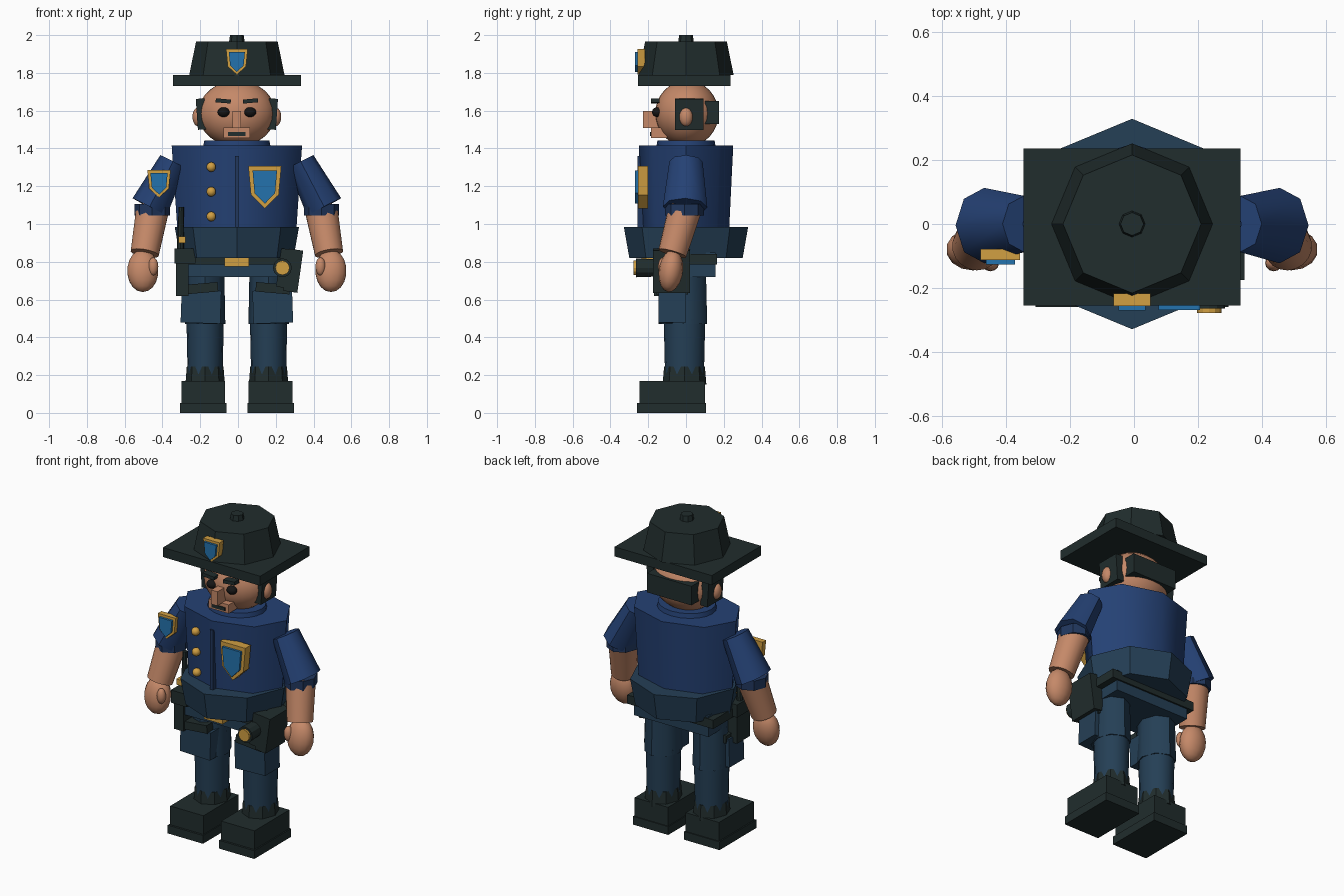
import bpy, bmesh
from math import radians
from mathutils import Vector, Matrix, Euler

cube = bpy.data.objects.get("Cube")
if cube:
    bpy.data.objects.remove(cube, do_unlink=True)


def material(name, r, g, b):
    m = bpy.data.materials.new(name)
    m.use_nodes = True
    m.diffuse_color = (r, g, b, 1)
    bsdf = m.node_tree.nodes["Principled BSDF"]
    bsdf.inputs["Base Color"].default_value = (r, g, b, 1)
    bsdf.inputs["Roughness"].default_value = 0.8
    return m


SKIN = material("skin", 0.56, 0.25, 0.14)
SHIRT = material("shirt_blue", 0.018, 0.053, 0.175)
CUFF = material("cuff_navy", 0.015, 0.038, 0.11)
PANTS = material("trouser_blue", 0.018, 0.05, 0.092)
DARK = material("charcoal", 0.015, 0.026, 0.026)
GOLD = material("gold", 0.64, 0.35, 0.055)
BADGE = material("badge_blue", 0.017, 0.17, 0.42)
BLACK = material("eye_black", 0.008, 0.008, 0.008)

MID = -0.006  # body centre line


def finish(name, bm, mat, smooth=0):
    bmesh.ops.recalc_face_normals(bm, faces=bm.faces)
    mesh = bpy.data.meshes.new(name)
    bm.to_mesh(mesh)
    bm.free()
    mesh.materials.append(mat)
    ob = bpy.data.objects.new(name, mesh)
    bpy.context.collection.objects.link(ob)
    if smooth:
        bpy.ops.object.select_all(action='DESELECT')
        ob.select_set(True)
        bpy.context.view_layer.objects.active = ob
        bpy.ops.object.shade_smooth_by_angle(angle=radians(smooth))
    return ob


def place(loc, size, rot=(0, 0, 0)):
    turn = Euler([radians(a) for a in rot]).to_matrix().to_4x4()
    return Matrix.Translation(loc) @ turn @ Matrix.Diagonal((*size, 1))


def box(name, x, y, z, mat, rot=(0, 0, 0)):
    """Box from its (low, high) extents on each axis, turned about its middle."""
    bm = bmesh.new()
    spans = (x, y, z)
    bmesh.ops.create_cube(bm, size=1, matrix=place(
        [(a + b) / 2 for a, b in spans], [b - a for a, b in spans], rot))
    return finish(name, bm, mat)


def ball(name, loc, radii, mat, rot=(0, 0, 0), detail=20):
    bm = bmesh.new()
    bmesh.ops.create_uvsphere(bm, u_segments=detail, v_segments=detail // 2 + 2,
                              radius=1, matrix=place(loc, radii, rot))
    return finish(name, bm, mat, 60)


def tube(name, low, high, r_low, r_high, mat, sides=8, squash=(1, 1), smooth=0):
    """Tapered prism between two points, squashed across its axis."""
    low, high = Vector(low), Vector(high)
    axis = high - low
    turn = Vector((0, 0, 1)).rotation_difference(axis).to_matrix().to_4x4()
    bm = bmesh.new()
    bmesh.ops.create_cone(bm, cap_ends=True, segments=sides, radius1=r_low,
                          radius2=r_high, depth=axis.length,
                          matrix=Matrix.Translation((low + high) / 2) @ turn
                          @ Matrix.Diagonal((*squash, 1, 1)))
    return finish(name, bm, mat, smooth)


def shield(name, x, z, w, h, front, back, mat):
    """Flat-topped pointed plate facing the front."""
    outline = [(-0.5, 0.5), (0.5, 0.5), (0.42, -0.18), (0, -0.5), (-0.42, -0.18)]
    bm = bmesh.new()
    face = bm.faces.new([bm.verts.new((x + a * w, front, z + b * h)) for a, b in outline])
    new = bmesh.ops.extrude_face_region(bm, geom=[face])["geom"]
    bmesh.ops.translate(bm, vec=(0, back - front, 0),
                        verts=[v for v in new if isinstance(v, bmesh.types.BMVert)])
    return finish(name, bm, mat)


def badge(name, x, z, w, h, front, depth):
    shield(name + "_rim", x, z, w, h, front, front + depth, GOLD)
    shield(name + "_field", x, z, w * 0.74, h * 0.78, front - 0.014, front + 0.005, BADGE)


def column(name, z0, z1, r0, r1, mat, squash=(1, 1), smooth=0, x=MID, y=0, sides=8):
    return tube(name, (x, y, z0), (x, y, z1), r0, r1, mat, sides, squash, smooth)


# Hat
box("hat_brim", (-0.345, 0.333), (-0.255, 0.236), (1.73, 1.79), DARK)
column("hat_crown", 1.79, 1.966, 0.252, 0.216, DARK)
column("hat_button", 1.96, 2.0, 0.042, 0.036, DARK)
badge("hat_badge", MID, 1.858, 0.115, 0.135, -0.257, 0.04)

# Head and face
ball("head", (MID, 0.005, 1.585), (0.205, 0.168, 0.175), SKIN, detail=28)
box("nose", (MID - 0.022, MID + 0.022), (-0.228, -0.14), (1.508, 1.597), SKIN)
box("upper_lip", (MID - 0.07, MID + 0.07), (-0.184, -0.1), (1.455, 1.51), SKIN)
box("mouth", (MID - 0.046, MID + 0.046), (-0.19, -0.18), (1.467, 1.488), DARK)
box("back_hair", (MID - 0.155, MID + 0.155), (0.1, 0.176), (1.53, 1.65), DARK)
for side, s in (("right", -1), ("left", 1)):
    def mx(a, b):
        return tuple(sorted((MID + s * a, MID + s * b)))
    ball(side + "_eye", (MID + s * 0.07, -0.152, 1.592), (0.032, 0.028, 0.026), BLACK)
    box(side + "_eyebrow", mx(0.032, 0.112), (-0.186, -0.14), (1.641, 1.662), DARK, (0, -s * 5, 0))
    ball(side + "_ear", (MID + s * 0.205, 0, 1.567), (0.03, 0.036, 0.05), SKIN)
    box(side + "_side_hair", mx(0.165, 0.212), (-0.058, 0.092), (1.5, 1.664), DARK, (0, s * 4, 0))

# Torso and belly
column("collar", 1.39, 1.443, 0.182, 0.172, SHIRT, (1, 0.88), 40, sides=20)
column("torso", 0.97, 1.415, 0.315, 0.345, SHIRT, (1, 0.725), 50)
column("belly", 0.82, 0.985, 0.3, 0.329, PANTS)
box("placket", (MID - 0.011, MID + 0.011), (-0.256, -0.2), (0.985, 1.36), CUFF)
for i in range(3):
    ball("shirt_button", (-0.142, -0.212 + 0.006 * (2 - i) - 0.008, 1.04 + i * 0.131),
         (0.026, 0.026, 0.026), GOLD, detail=10)
badge("chest_badge", 0.142, 1.195, 0.175, 0.225, -0.255, 0.055)

# Hips and belt
box("hips", (-0.265, 0.255), (-0.155, 0.155), (0.72, 0.85), PANTS)
box("belt", (-0.305, 0.295), (-0.165, 0.165), (0.785, 0.84), DARK)
box("belt_buckle", (MID - 0.065, MID + 0.063), (-0.235, -0.16), (0.775, 0.822), GOLD)

# Belt equipment
box("holster", (0.255, 0.33), (-0.175, 0.02), (0.64, 0.865), DARK, (0, 8, 0))
box("holster_front", (0.215, 0.325), (-0.175, -0.1), (0.66, 0.865), DARK, (0, 8, 0))
tube("torch_body", (0.235, -0.12, 0.768), (0.235, -0.265, 0.768), 0.045, 0.05, DARK, 12)
tube("torch_lens", (0.235, -0.255, 0.768), (0.235, -0.278, 0.768), 0.038, 0.038, GOLD, 12)
box("radio", (-0.328, -0.262), (-0.17, -0.04), (0.62, 0.86), DARK)
box("radio_top", (-0.335, -0.225), (-0.19, -0.03), (0.79, 0.87), DARK)
box("radio_clip", (-0.315, -0.278), (-0.165, -0.1), (0.9, 0.935), GOLD)
tube("radio_antenna", (-0.305, -0.1, 0.85), (-0.3, -0.1, 1.09), 0.02, 0.014, DARK, 8)

for side, s in (("right", -1), ("left", 1)):
    def at(x, y, z):
        return (MID + s * x, y, z)

    def span(a, b):
        return tuple(sorted((MID + s * a, MID + s * b)))

    # Arms
    tube(side + "_sleeve", at(0.462, -0.005, 1.09), at(0.338, 0, 1.33), 0.118, 0.088,
         SHIRT, 8, (0.86, 1), 50)
    column(side + "_cuff", 1.045, 1.105, 0.102, 0.102, CUFF, (0.92, 1), 0, MID + s * 0.448, -0.008)
    tube(side + "_forearm", at(0.488, -0.072, 0.845), at(0.446, -0.005, 1.08), 0.076, 0.088,
         SKIN, 18, (1, 1), 40)
    ball(side + "_hand", at(0.498, -0.08, 0.752), (0.084, 0.064, 0.113), SKIN, (-8, 0, 0), 14)
    ball(side + "_thumb", at(0.443, -0.122, 0.775), (0.027, 0.026, 0.048), SKIN, detail=12)

    # Legs
    legx = MID + s * 0.168
    column(side + "_thigh", 0.47, 0.79, 0.115, 0.108, PANTS, (0.93, 1.08), 50, legx, -0.012)
    column(side + "_shin", 0.2, 0.5, 0.103, 0.11, PANTS, (0.9, 1), 40, legx, -0.008, 16)
    box(side + "_thigh_pocket", span(0.085, 0.295), (-0.146, 0.0), (0.475, 0.65), PANTS, (0, -s * 2, 0))
    box(side + "_pocket_flap", span(0.1, 0.28), (-0.158, 0.01), (0.635, 0.685), DARK, (0, s * 5, 0))

    # Boots
    column(side + "_boot_shaft", 0.15, 0.245, 0.116, 0.108, DARK, (0.9, 1), 0, legx, -0.008)
    box(side + "_boot", span(0.062, 0.294), (-0.247, 0.1), (0.04, 0.17), DARK)
    box(side + "_boot_sole", span(0.056, 0.302), (-0.26, 0.106), (0, 0.052), DARK)

# Badge on the right sleeve
badge("sleeve_badge", -0.418, 1.213, 0.123, 0.145, -0.113, 0.035)
